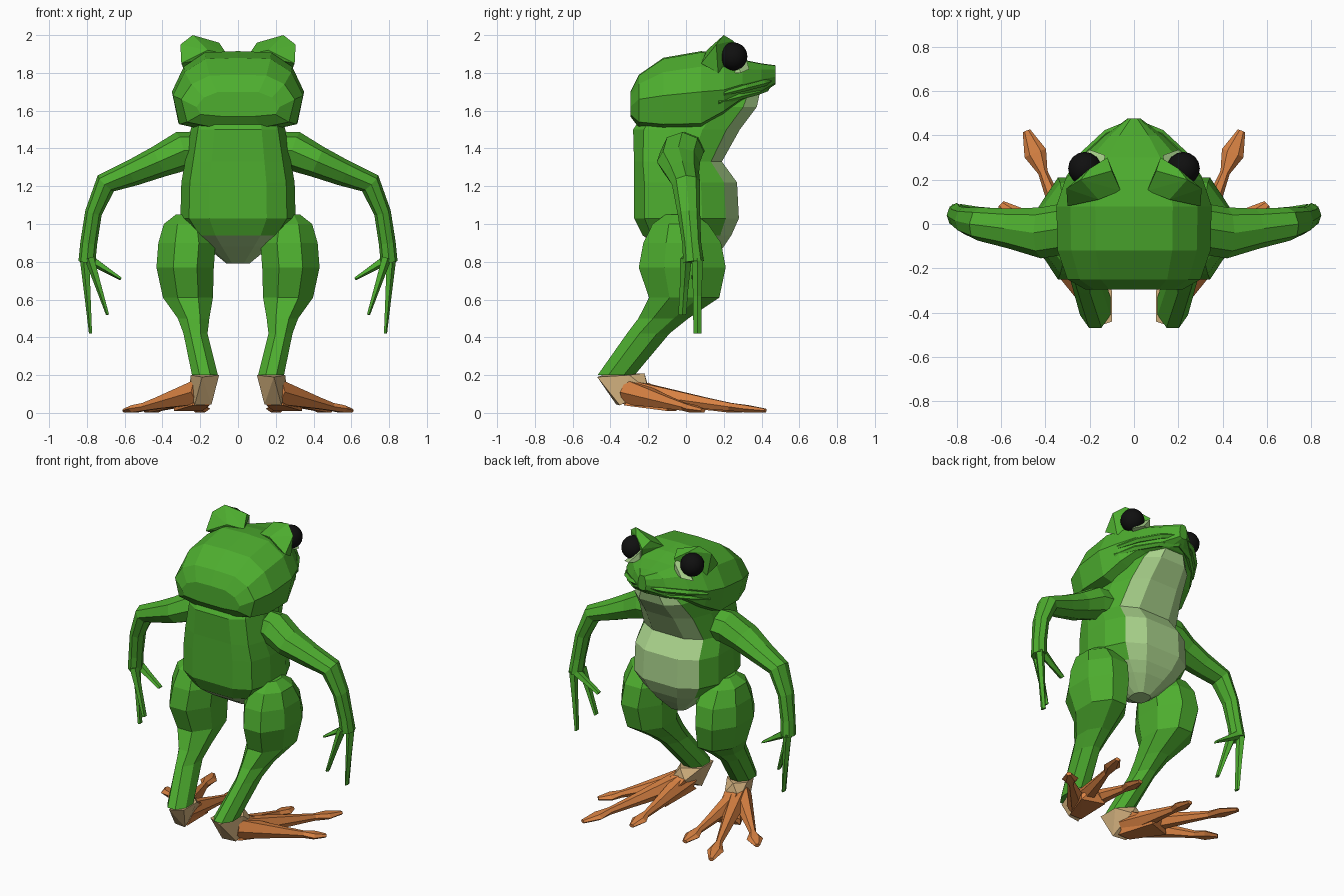
import bpy, bmesh
from math import sin, cos, pi
from mathutils import Vector

if "Cube" in bpy.data.objects:
    bpy.data.objects.remove(bpy.data.objects["Cube"])


def material(name, rgb):
    m = bpy.data.materials.new(name)
    m.diffuse_color = (*rgb, 1)
    m.use_nodes = True
    m.node_tree.nodes["Principled BSDF"].inputs["Base Color"].default_value = m.diffuse_color
    return m


GREEN = material("green skin", (0.075, 0.42, 0.028))
PALE = material("pale belly", (0.40, 0.65, 0.26))
ORANGE = material("orange toes", (0.68, 0.22, 0.055))
TAN = material("tan ankle", (0.65, 0.44, 0.21))
BLACK = material("black eye", (0.005, 0.005, 0.005))


def finish(name, bm, mats, mirror=False):
    bmesh.ops.recalc_face_normals(bm, faces=bm.faces)
    me = bpy.data.meshes.new(name)
    bm.to_mesh(me)
    bm.free()
    ob = bpy.data.objects.new(name, me)
    bpy.context.collection.objects.link(ob)
    for m in mats:
        me.materials.append(m)
    if mirror:
        ob.modifiers.new("mirror", 'MIRROR').use_mirror_merge = False
    return ob


def loft(bm, rings):
    """Skin a list of equal point rings and cap both ends."""
    vs = [[bm.verts.new(p) for p in r] for r in rings]
    n = len(vs[0])
    for a, b in zip(vs, vs[1:]):
        for i in range(n):
            j = (i + 1) % n
            bm.faces.new((a[i], a[j], b[j], b[i]))
    bm.faces.new(vs[0])
    bm.faces.new(vs[-1])


def tube(bm, path, ref, n=6):
    """Path of (x, y, z, half width, half height) along a line."""
    pts = [Vector(p[:3]) for p in path]
    rings = []
    for i, p in enumerate(path):
        t = (pts[min(i + 1, len(pts) - 1)] - pts[max(i - 1, 0)]).normalized()
        s = t.cross(Vector(ref)).normalized()
        v = s.cross(t)
        rings.append([pts[i] + s * p[3] * cos(2 * pi * k / n) + v * p[4] * sin(2 * pi * k / n)
                      for k in range(n)])
    loft(bm, rings)


def hull(name, pts, mat):
    bm = bmesh.new()
    for p in pts:
        bm.verts.new(p)
    bmesh.ops.convex_hull(bm, input=bm.verts[:])
    return finish(name, bm, [mat], True)


# Torso and throat: z, back y, front y, half width
torso = [(.79, 0, .12, .06), (.88, -.15, .2, .17), (.94, -.23, .24, .24), (1.03, -.275, .28, .305),
         (1.22, -.275, .27, .30), (1.33, -.275, .19, .28), (1.5, -.28, .285, .25),
         (1.62, -.2, .375, .22), (1.69, -.1, .39, .16)]
section = [(.42, 1), (.8, .75), (1, .3), (1, -.3), (.85, -.8), (.5, -1)]
section += [(-u, v) for u, v in reversed(section)]
bm = bmesh.new()
loft(bm, [[(u * rx, (y0 + y1) / 2 + v * (y1 - y0) / 2, z) for u, v in section]
          for z, y0, y1, rx in torso])
bmesh.ops.recalc_face_normals(bm, faces=bm.faces)
for f in bm.faces:
    c = f.calc_center_median()
    if c.z < .95 or (f.normal.y > .45 and c.y > .08):
        f.material_index = 1
finish("torso", bm, [GREEN, PALE])

# Head: y, half width, bottom z, widest z, top z
head = [(-.295, .22, 1.57, 1.62, 1.70), (-.25, .30, 1.51, 1.66, 1.79), (-.12, .345, 1.49, 1.68, 1.88),
        (.08, .35, 1.49, 1.70, 1.915), (.2, .31, 1.57, 1.71, 1.90), (.3, .235, 1.65, 1.74, 1.87),
        (.4, .13, 1.69, 1.765, 1.85), (.475, .03, 1.74, 1.78, 1.84)]
sec = [(.5, .97), (.82, .62), (1, 0), (.9, -.8), (.4, -1)]
sec = [(0, 1)] + sec + [(-u, v) for u, v in reversed(sec)]
bm = bmesh.new()
loft(bm, [[(u * rx, y, zm + v * ((zt - zm) if v > 0 else (zm - zb))) for u, v in sec]
          for y, rx, zb, zm, zt in head])
finish("head", bm, [GREEN])

# Lips
bm = bmesh.new()
for dy, dz in ((0, 0), (-.03, -.045)):
    tube(bm, [(.30, .2 + dy, 1.69 + dz, .012, .012), (.225, .31 + dy, 1.72 + dz, .02, .018),
              (.12, .405 + dy, 1.745 + dz, .022, .018), (0, .458 + dy, 1.765 + dz, .018, .018)],
         (0, 0, 1), 5)
finish("lips", bm, [GREEN], True)

# Eyes with lids and pale corners
bm = bmesh.new()
bmesh.ops.create_uvsphere(bm, u_segments=16, v_segments=10, radius=.075)
bmesh.ops.translate(bm, verts=bm.verts, vec=(.222, .25, 1.887))
eye = finish("eye", bm, [BLACK], True)
eye.data.shade_smooth()
hull("eyelid", [(.06, .15, 1.90), (.30, .08, 1.85), (.16, .11, 1.92), (.24, .2, 2.0), (.305, .16, 1.95),
                (.10, .24, 1.96), (.12, .3, 1.92), (.2, .25, 1.97), (.14, .28, 1.84), (.28, .17, 1.8)], GREEN)
hull("eye_corner", [(.13, .31, 1.90), (.13, .31, 1.83), (.2, .335, 1.82), (.26, .29, 1.80),
                    (.14, .25, 1.92), (.2, .23, 1.80)], PALE)

# Arms and fingers
bm = bmesh.new()
tube(bm, [(.2, -.01, 1.39, .10, .11), (.3, -.02, 1.385, .105, .115), (.42, -.04, 1.33, .085, .115),
          (.56, -.02, 1.27, .07, .09), (.70, 0, 1.215, .06, .075), (.765, .015, 1.06, .045, .06),
          (.79, .03, .9, .045, .05), (.80, .04, .8, .045, .055)], (0, 1, 0), 8)
for tip, base in (((.62, .05, .71), (.78, .06, .81)), ((.69, -.02, .52), (.785, .0, .82)),
                  ((.78, .06, .42), (.81, .06, .82))):
    mid = [(a + b) / 2 for a, b in zip(tip, base)]
    tube(bm, [(*base, .028, .032), (*mid, .018, .024), (*tip, .009, .022)], (0, 1, 0), 5)
finish("arm", bm, [GREEN], True)

# Legs: z, centre x, centre y, half width, half depth
leg = [(1.05, .27, -.03, .06, .08), (1.0, .27, -.03, .125, .15), (.9, .27, -.02, .155, .21),
       (.77, .28, -.02, .155, .235), (.61, .265, -.01, .135, .19), (.5, .235, -.12, .085, .135),
       (.42, .225, -.2, .065, .115), (.2, .175, -.37, .07, .10)]
bm = bmesh.new()
loft(bm, [[(x + rx * cos(2 * pi * (k + .5) / 8) * 1.06, y + ry * sin(2 * pi * (k + .5) / 8) * 1.06, z)
           for k in range(8)] for z, x, y, rx, ry in leg])
finish("leg", bm, [GREEN], True)

# Ankles
hull("ankle", [(.10, -.44, .2), (.19, -.47, .19), (.10, -.3, .2), (.25, -.30, .2), (.14, -.37, .045),
               (.23, -.35, .04), (.26, -.2, .12), (.15, -.2, .14), (.2, -.22, .21)], TAN)

# Toes with arrow-shaped pads
bm = bmesh.new()
start = Vector((.2, -.3, .11))
for tip in ((.485, .42, .028), (.60, .09, .022), (.20, .30, .022)):
    d = Vector(tip) - start
    path = [(0, .07, .075), (.55, .034, .035), (.74, .022, .024), (.86, .052, .022), (1, .018, .012)]
    tube(bm, [(start.x + d.x * t, start.y + d.y * t, max(h, .11 - .105 * t), w, h)
              for t, w, h in path], (0, 0, 1), 6)
finish("toes", bm, [ORANGE], True)
# Webbed instep between the toes
hull("instep", [(.15, -.33, .04), (.24, -.33, .04), (.15, -.2, .15), (.24, -.2, .16), (.34, -.1, .05),
                (.19, -.05, .05), (.34, -.1, .01), (.19, -.05, .01), (.29, -.04, .08)], ORANGE)
